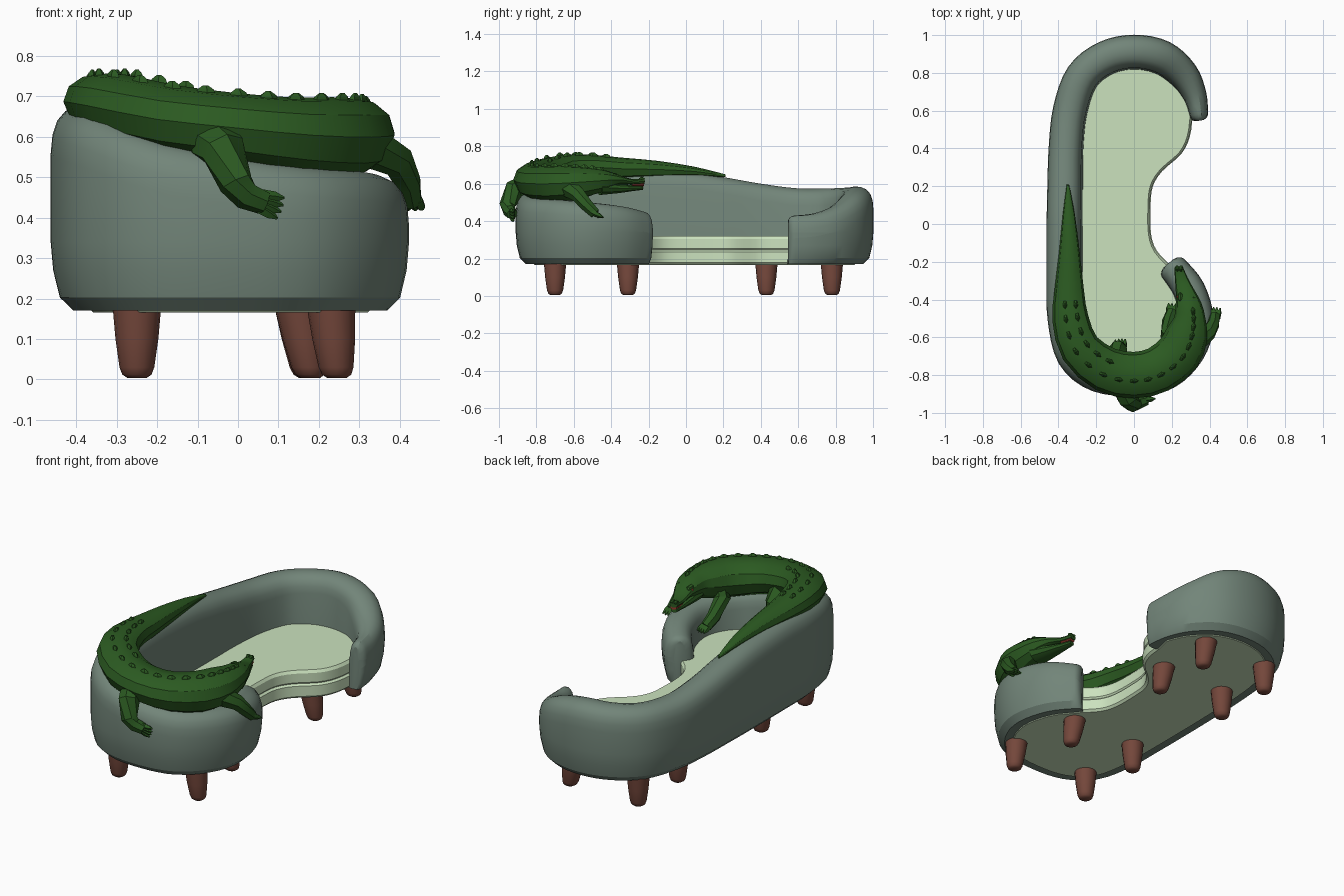
import bpy, bmesh, math
from mathutils import Vector

if "Cube" in bpy.data.objects:
    bpy.data.objects.remove(bpy.data.objects["Cube"])


def material(name, r, g, b):
    m = bpy.data.materials.new(name)
    lin = [((c / 255 + 0.055) / 1.055) ** 2.4 for c in (r, g, b)]
    m.diffuse_color = (*lin, 1)
    m.use_nodes = True
    m.node_tree.nodes["Principled BSDF"].inputs["Base Color"].default_value = m.diffuse_color
    return m


GREY = material("sage_grey_fabric", 114, 133, 121)
PALE = material("pale_green_fabric", 203, 226, 190)
GREEN = material("reptile_green", 43, 90, 33)
BROWN = material("brown_wood", 116, 71, 59)
RED = material("mouth_red", 150, 55, 45)


def spline(pts, n, closed=False):
    """Catmull-Rom samples of points with any number of components."""
    out, k = [], len(pts)
    for i in range(k if closed else k - 1):
        if closed:
            p = [pts[(i + j) % k] for j in (-1, 0, 1, 2)]
        else:
            p = [pts[min(max(i + j, 0), k - 1)] for j in (-1, 0, 1, 2)]
        for s in range(n):
            t = s / n
            out.append([0.5 * (2 * b + (c - a) * t + (2 * a - 5 * b + 4 * c - d) * t * t
                               + (3 * b - a - 3 * c + d) * t ** 3) for a, b, c, d in zip(*p)])
    return out if closed else out + [list(pts[-1])]


def tangents(pts, closed=False):
    k, out = len(pts), []
    for i in range(k):
        a = pts[i - 1] if closed or i else pts[0]
        b = pts[(i + 1) % k] if closed else pts[min(i + 1, k - 1)]
        out.append(Vector((b[0] - a[0], b[1] - a[1], 0)).normalized())
    return out


def loft(name, tubes, mat, angle=35):
    """Object made of one or more capped tubes, each a list of rings."""
    bm = bmesh.new()
    for rings in tubes:
        vs = [[bm.verts.new(p) for p in r] for r in rings]
        n = len(vs[0])
        for a, b in zip(vs, vs[1:]):
            for i in range(n):
                bm.faces.new((a[i], a[(i + 1) % n], b[(i + 1) % n], b[i]))
        bm.faces.new(vs[0][::-1])
        bm.faces.new(vs[-1])
    bmesh.ops.recalc_face_normals(bm, faces=bm.faces)
    me = bpy.data.meshes.new(name)
    bm.to_mesh(me)
    bm.free()
    me.materials.append(mat)
    ob = bpy.data.objects.new(name, me)
    bpy.context.collection.objects.link(ob)
    bpy.ops.object.select_all(action='DESELECT')
    ob.select_set(True)
    bpy.context.view_layer.objects.active = ob
    bpy.ops.object.shade_smooth_by_angle(angle=math.radians(angle))
    return ob


def tube(pts, sides=7):
    """Round rings along 3D points given as (x, y, z, radius)."""
    rings = []
    for i, p in enumerate(pts):
        a, b = pts[max(i - 1, 0)], pts[min(i + 1, len(pts) - 1)]
        d = (Vector(b[:3]) - Vector(a[:3])).normalized()
        u = d.cross(Vector((0.3, 0.2, 0.93))).normalized()
        v = d.cross(u)
        rings.append([Vector(p[:3]) + p[3] * (u * math.cos(t) + v * math.sin(t))
                      for t in (2 * math.pi * j / sides for j in range(sides))])
    return rings


# Wrap-around backrest: centre line x, y, top height and width factor
back = spline([(.343, .58, .43, .55), (.322, .68, .44, .7), (.262, .79, .48, .9),
               (.15, .882, .55, 1), (0, .912, .583, 1), (-.15, .88, .58, 1), (-.275, .78, .575, 1),
               (-.34, .6, .575, 1), (-.362, .4, .60, 1), (-.367, .2, .635, 1.02),
               (-.37, 0, .665, 1.03), (-.37, -.3, .68, 1.03), (-.365, -.5, .67, 1.03),
               (-.32, -.695, .65, 1), (-.19, -.80, .59, 1), (0, -.82, .55, 1),
               (.17, -.787, .525, 1), (.288, -.67, .515, 1), (.333, -.52, .50, 1),
               (.292, -.35, .48, .95), (.205, -.232, .45, .85)], 4)
back_t = tangents(back)


def wall_ring(p, t, k=1.0, shift=0.0, drop=0.0):
    h = p[2] - drop
    out = Vector((t.y, -t.x, 0))
    prof = [(-.10, .17), (.035, .17), (.068, .203), (.084, .27), (.09, .34), (.09, h - .12),
            (.086, h - .075), (.075, h - .04), (.055, h - .016), (.025, h - .002), (-.01, h),
            (-.04, h - .008), (-.064, h - .026), (-.078, h - .055), (-.085, h - .09)]
    return [Vector((p[0], p[1], z)) + out * o * k * p[3] + t * shift for o, z in prof]


rings = [wall_ring(p, t) for p, t in zip(back, back_t)]
tips = []
for p, t, s in ((back[0], back_t[0], -1), (back[-1], back_t[-1], 1)):
    tips.append([wall_ring(p, t, k, s * d, dr)
                 for k, d, dr in ((.92, .014, .004), (.72, .026, .012), (.4, .033, .022))])
loft("backrest", [tips[0][::-1] + rings + tips[1]], GREY, 29)

# Seat slab and cushion filling the inside, with a curved front edge
front_edge = spline([(.19, -.215), (.12, -.14), (.09, -.05), (.088, .1), (.10, .2), (.15, .28),
                     (.25, .37), (.295, .46), (.31, .56)], 3)
outline = [p[:2] for p in back[3:-3]] + front_edge
seat_t = tangents(outline, True)


def seat_rings(levels):
    return [[Vector((p[0] - t.y * i, p[1] + t.x * i, z)) for p, t in zip(outline, seat_t)]
            for i, z in levels]


loft("seat", [seat_rings([(.012, .166), (0, .178), (0, .236), (.012, .246)]),
              seat_rings([(.012, .244), (.004, .254), (.004, .305), (.014, .32)])], PALE, 20)

# Eight tapered legs: top x, y, foot x
for x, y, fx in ((-.25, -.70, -.25), (.23, -.70, .245), (-.25, -.31, -.25), (.15, -.31, .18),
                 (-.25, .43, -.25), (.15, .43, .18), (-.25, .78, -.25), (.15, .78, .175)):
    prof = [(.18, .06), (.10, .053), (.03, .043), (.012, .036), (.004, .024)]
    pts = [(fx + (x - fx) * z / .18, y, z, r) for z, r in prof]
    loft("sofa_leg", [[[(px + r * math.cos(j * math.pi / 8), py + r * math.sin(j * math.pi / 8), z)
                        for j in range(16)] for px, py, z, r in pts]], BROWN, 50)

# Crocodile body: x, y, top, bottom, half width, from tail tip to snout
body = spline([(-.35, .21, .65, .635, .006), (-.345, .05, .69, .64, .032),
               (-.342, -.15, .722, .63, .055), (-.343, -.35, .74, .62, .078),
               (-.337, -.5, .755, .62, .096), (-.285, -.66, .755, .60, .108),
               (-.15, -.77, .727, .56, .12), (0, -.80, .708, .535, .123),
               (.13, -.77, .698, .51, .123), (.235, -.685, .698, .50, .122),
               (.28, -.585, .695, .515, .112), (.295, -.5, .685, .54, .084),
               (.288, -.43, .672, .565, .07), (.27, -.36, .647, .595, .05),
               (.25, -.29, .625, .594, .034), (.235, -.225, .628, .598, .022)], 2)
lower_jaw = [(.29, -.46, .62, .54, .068), (.268, -.36, .60, .55, .046),
             (.25, -.29, .592, .56, .030), (.237, -.232, .588, .567, .017)]
section = [(1, 0), (.86, .55), (.5, .9), (0, 1), (-.5, .9), (-.86, .55),
           (-1, 0), (-.8, -.65), (-.35, -1), (.35, -1), (.8, -.65)]


def flat_loft(pts):
    return [[Vector((p[0] + t.y * p[4] * o, p[1] - t.x * p[4] * o,
                     (p[2] + p[3]) / 2 + (p[2] - p[3]) / 2 * v)) for o, v in section]
            for p, t in zip(pts, tangents(pts))]


loft("crocodile_body", [flat_loft(body)], GREEN, 30)
loft("crocodile_lower_jaw", [flat_loft(lower_jaw)], GREEN, 30)
loft("crocodile_mouth", [flat_loft([(.25, -.29, .601, .587, .026), (.244, -.26, .601, .585, .023),
                                    (.238, -.228, .603, .585, .018)])], RED, 30)

# Low rounded scutes: a full outer row and a short inner row on the tail
scutes = []
for i, (p, t) in list(enumerate(zip(body, tangents(body))))[7:24]:
    for side in ((.25, -.4) if i < 13 else (.25,)):
        c = Vector((p[0] + side * t.y * p[4], p[1] - side * t.x * p[4], p[2] - .012))
        n = Vector((t.y, -t.x, 0))
        scutes.append([[c + t * a * .026 * k + n * b * .013 * k + Vector((0, 0, z))
                        for a, b in ((1, 0), (.3, 1), (-.9, .6), (-.9, -.6), (.3, -1))]
                       for k, z in ((1, 0), (.8, .013), (.25, .023))])
loft("back_scutes", scutes, GREEN, 20)

# Brows with small eyes, and nostril bumps
for side in (-1, 1):
    ex, ey = .280 + side * .034, -.395 - side * .008
    loft("brow", [tube([(ex, ey - .03, .635, .006), (ex, ey - .012, .645, .014),
                        (ex, ey + .012, .643, .013), (ex, ey + .026, .632, .005)])], GREEN)
    loft("eye", [tube([(ex, ey, .636, .012), (ex + side * .014, ey, .634, .009),
                       (ex + side * .019, ey, .632, .004)])], RED)
    nx = .238 + side * .010
    loft("nostril", [tube([(nx, -.25, .622, .006), (nx, -.238, .628, .010),
                           (nx, -.222, .622, .007)])], GREEN)

# Four limbs ending in splayed toes: joints, toe direction
limbs = {
    "hind_leg_outer": ([(-.06, -.85, .59, .062), (-.035, -.92, .565, .056),
                        (-.005, -.955, .485, .043), (.02, -.945, .455, .036),
                        (.065, -.93, .437, .03)], (.042, .006, -.014)),
    "hind_leg_inner": ([(-.09, -.72, .60, .06), (-.085, -.665, .54, .05), (-.075, -.665, .45, .038),
                        (-.07, -.65, .41, .03)], (-.003, .04, -.015)),
    "front_leg_outer": ([(.32, -.63, .58, .055), (.395, -.575, .54, .042), (.42, -.53, .485, .034),
                         (.428, -.485, .44, .028)], (.002, .042, -.02)),
    "front_leg_inner": ([(.24, -.60, .59, .055), (.18, -.58, .53, .044), (.185, -.51, .45, .036),
                         (.2, -.465, .41, .03)], (.01, .04, -.02)),
}
for name, (joints, d) in limbs.items():
    d, end = Vector(d), Vector(joints[-1][:3])
    s = d.cross(Vector((0, 1, 0)) if abs(d.x) > abs(d.y) else Vector((0, 0, 1))).normalized()
    parts = [tube(joints)]
    for k in (-1.5, -.5, .5, 1.5):
        a, b = end + s * k * .009 - d * .3, end + s * k * .018 + d * (1.1 - .08 * abs(k))
        parts.append(tube([(*a, .017), (*a.lerp(b, .6), .014), (*b, .003)], 5))
    loft(name, parts, GREEN, 30)
